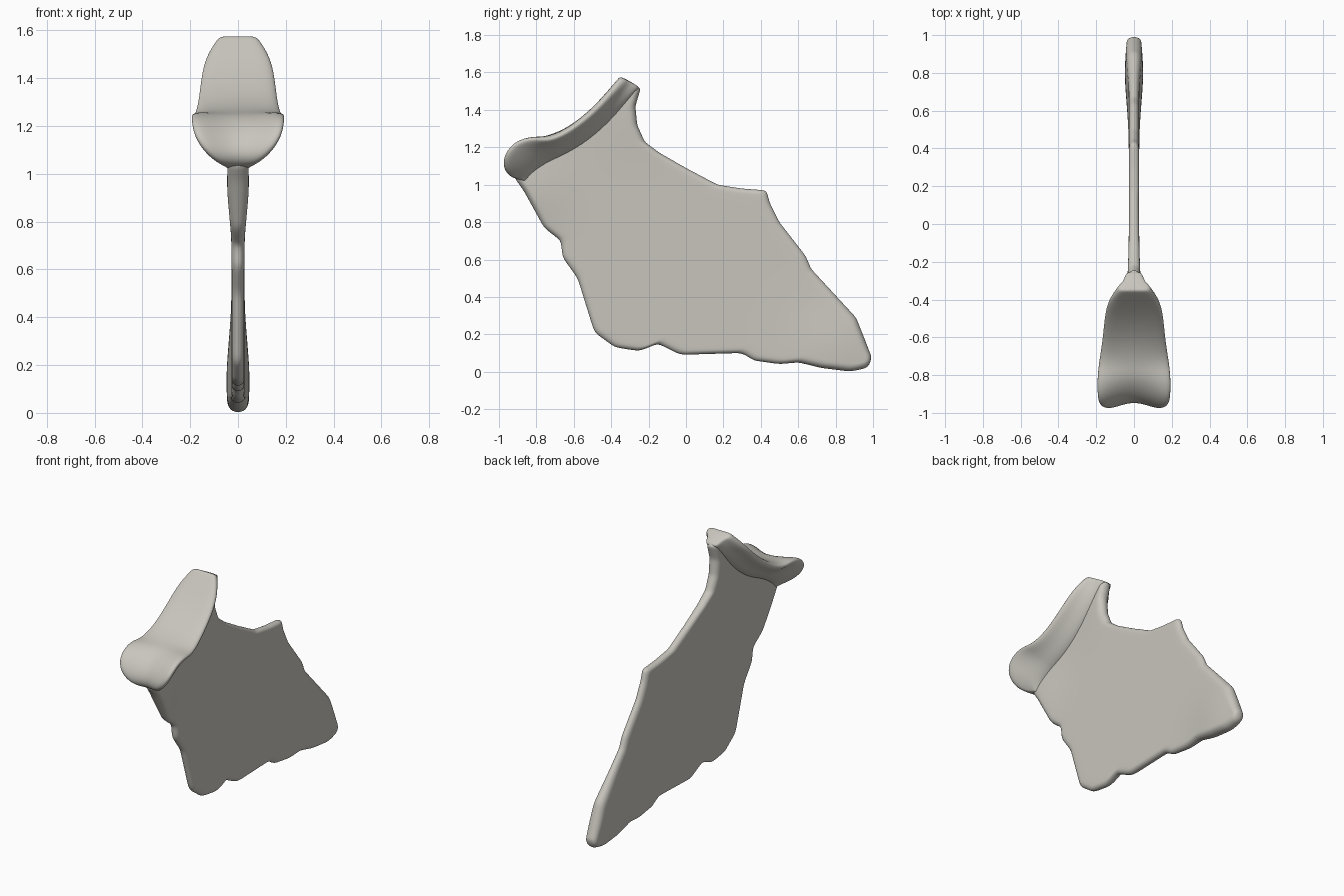
import bpy, bmesh, math
from mathutils import Vector

cube = bpy.data.objects.get("Cube")
if cube:
    bpy.data.objects.remove(cube, do_unlink=True)

bone = bpy.data.materials.new("pale_bone")
bone.use_nodes = True
colour = (0.58, 0.56, 0.51, 1)
bone.diffuse_color = colour
shader = next(n for n in bone.node_tree.nodes if n.type == "BSDF_PRINCIPLED")
shader.inputs["Base Color"].default_value = colour
shader.inputs["Roughness"].default_value = 0.7


def loft(name, rings, levels):
    """Skin closed rings of equal length, cap both ends and smooth the result."""
    bm = bmesh.new()
    loops = [[bm.verts.new(p) for p in ring] for ring in rings]
    count = len(loops[0])
    for a, b in zip(loops, loops[1:]):
        for i in range(count):
            j = (i + 1) % count
            bm.faces.new((a[i], a[j], b[j], b[i]))
    bm.faces.new(loops[0])
    bm.faces.new(loops[-1])
    bmesh.ops.recalc_face_normals(bm, faces=bm.faces)
    for face in bm.faces:
        face.smooth = True
    mesh = bpy.data.meshes.new(name)
    bm.to_mesh(mesh)
    bm.free()
    mesh.materials.append(bone)
    obj = bpy.data.objects.new(name, mesh)
    bpy.context.collection.objects.link(obj)
    mod = obj.modifiers.new("smoothing", "SUBSURF")
    mod.levels = mod.render_levels = levels
    return obj


def resample(points, steps):
    """Evenly spaced points along a polyline given in hundredths."""
    pts = [Vector(p) / 100 for p in points]
    lengths = [(b - a).length for a, b in zip(pts, pts[1:])]
    total, result = sum(lengths), []
    for k in range(steps + 1):
        d, i = total * k / steps, 0
        while i < len(lengths) - 1 and d > lengths[i]:
            d -= lengths[i]
            i += 1
        result.append(pts[i].lerp(pts[i + 1], min(1, d / lengths[i])))
    return result


# Blade outline as (y, z): front and bottom edge, then top and back edge
front_edge = [(-33, 154), (-46, 140), (-60, 126), (-75, 116), (-88, 110), (-92, 104),
              (-87, 97), (-82, 88), (-76, 77), (-67, 70), (-66, 61), (-58, 50),
              (-54, 37), (-49, 21), (-38, 13), (-25, 11), (-15, 15), (-3, 9),
              (30, 10), (36, 6), (50, 4), (60, 5), (72, 2), (88, 0), (97, 2), (100, 6)]
back_edge = [(-33, 154), (-24, 152), (-27, 142), (-26, 132), (-22, 123), (-14, 117),
             (0, 109), (17, 100), (30, 98), (43, 97), (45, 90), (50, 80), (64, 62),
             (67, 55), (79, 42), (91, 29), (95, 19), (100, 6)]


def bump(y, z, cy, cz, size):
    return math.exp(-((y - cy) ** 2 + (z - cz) ** 2) / size ** 2)


def half_thickness(p):
    y, z = p
    return (0.027 + 0.021 * bump(y, z, 0.8, 0.13, 0.22)
            + 0.02 * bump(y, z, -0.85, 0.95, 0.2)
            + 0.012 * bump(y, z, -0.3, 1.4, 0.25))


def blade_ring(a, b):
    span = (b - a).length
    rim = min(0.04, span / 2)
    shrink = min(1, span / 0.08)
    side = []
    turns = [math.pi / 2 * i / 4 for i in range(5)]
    for t in turns:
        side.append((rim * (1 - math.cos(t)), math.sin(t)))
    for i in range(1, 12):
        side.append((rim + (span - 2 * rim) * i / 12, 1))
    side += [(span - d, h) for d, h in reversed(side[:5])]
    half = []
    for d, h in side:
        p = a.lerp(b, d / span)
        half.append((h * shrink * half_thickness(p), p.x, p.y))
    return half + [(-x, y, z) for x, y, z in half[-2:0:-1]]


pairs = list(zip(resample(front_edge, 110), resample(back_edge, 110)))[1:-1]
loft("blade", [blade_ring(a, b) for a, b in pairs], 1)

# Socket head: top centre y, z, half width, raised side, keel depth, lean angle
stations = [(-90, 103, 4, 0, 6, -15), (-93, 104, 8, 2, 8, -15), (-95, 108, 14, 4, 12, -20),
            (-93, 114, 19, 6, 14, -30), (-88, 120, 20, 6, 15, -45),
            (-81, 125, 20, 2, 15, -58), (-74, 126, 19, -1, 13, -65),
            (-62, 131, 17, 0, 12, -55), (-50, 141, 16, 0, 12, -45),
            (-42, 150, 14, 0, 12, -40), (-36, 157, 9, 0, 12, -30),
            (-35, 158, 8, 0, 12, -28)]


def head_ring(y, z, width, rise, keel, angle):
    a = math.radians(angle)
    down = Vector((0, math.cos(a), math.sin(a)))
    centre = Vector((0, y, z)) / 100
    neck = min(4.5, width)
    rim = min(4, keel / 3)
    # half section as (x, depth), from the dished top round to the keel
    half = [(0, 0), (width * 0.45, -rise * 0.35), (width * 0.85, -rise * 0.9),
            (width, rim * 0.4 - rise), (width * 0.93, rim - rise * 0.8),
            (max(neck, width * 0.6), keel * 0.55), (neck, keel), (0, keel)]
    full = half + [(-x, d) for x, d in half[-2:0:-1]]
    return [centre + Vector((x, 0, 0)) / 100 + down * d / 100 for x, d in full]


loft("socket_head", [head_ring(*s) for s in stations], 2)
